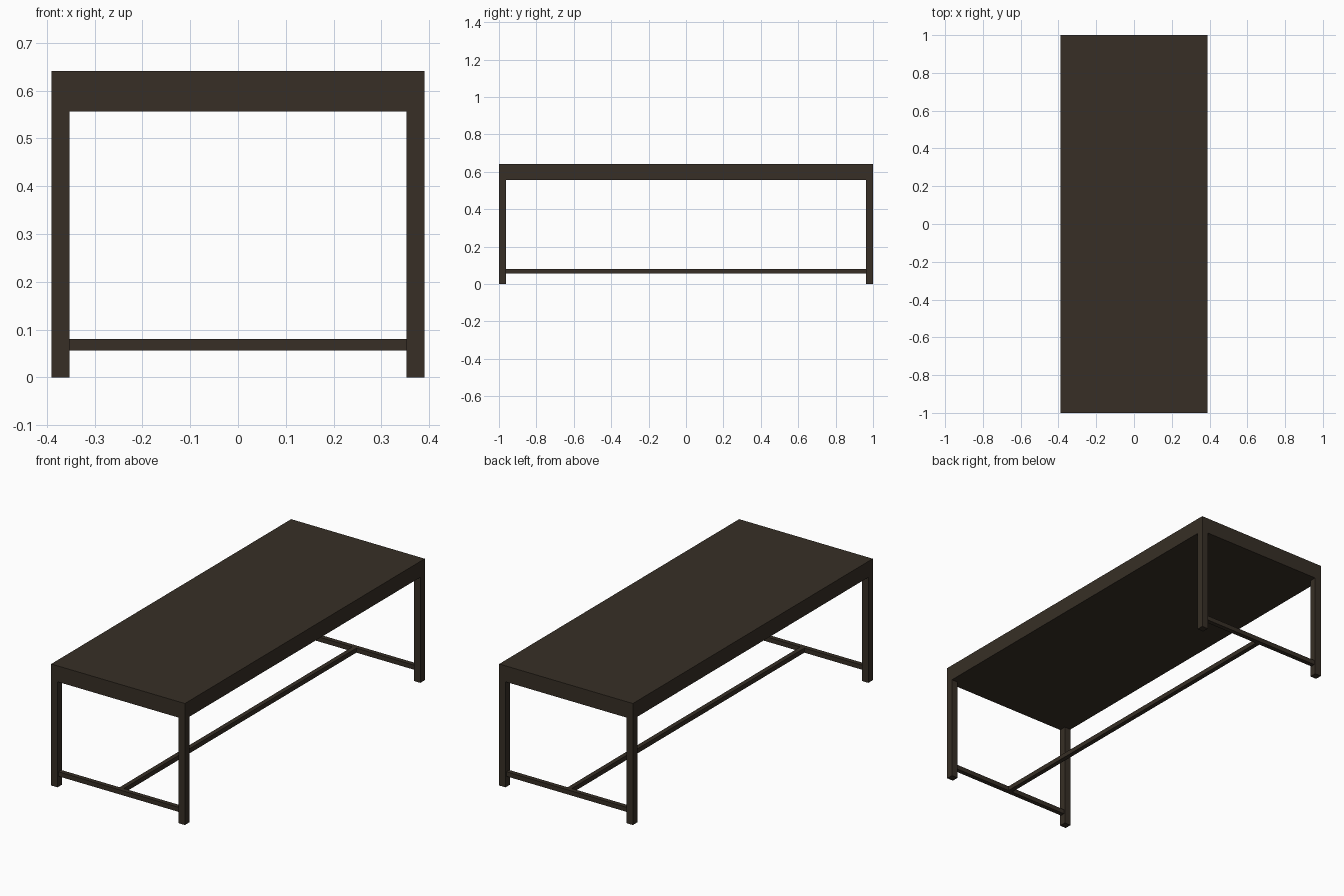
import bpy
import bmesh

if "Cube" in bpy.data.objects:
    bpy.data.objects.remove(bpy.data.objects["Cube"])

wood = bpy.data.materials.new("dark wood")
wood.diffuse_color = (0.038, 0.028, 0.019, 1.0)
wood.use_nodes = True
wood.node_tree.nodes["Principled BSDF"].inputs["Base Color"].default_value = wood.diffuse_color

HX, HY, TOP = 0.39, 1.0, 0.641   # half width, half length, height
UNDER = 0.557                    # underside of the table top
LEG, BAR = 0.037, 0.024          # square sections


def box(name, lo, hi):
    """Axis-aligned box between two corners."""
    bm = bmesh.new()
    bmesh.ops.create_cube(bm, size=1.0)
    for v in bm.verts:
        v.co = [lo[i] if v.co[i] < 0 else hi[i] for i in range(3)]
    mesh = bpy.data.meshes.new(name)
    bm.to_mesh(mesh)
    bm.free()
    mesh.materials.append(wood)
    ob = bpy.data.objects.new(name, mesh)
    bpy.context.collection.objects.link(ob)
    return ob


# Thick table top
box("table_top", (-HX, -HY, UNDER), (HX, HY, TOP))

# Four corner legs, flush with the top
for sy, end in ((-1, "front"), (1, "back")):
    for sx, side in ((-1, "left"), (1, "right")):
        xs = sorted((sx * HX, sx * (HX - LEG)))
        ys = sorted((sy * HY, sy * (HY - LEG)))
        box(f"{end}_{side}_leg", (xs[0], ys[0], 0), (xs[1], ys[1], UNDER))

# End stretchers, centred on the legs
Z0, Z1 = 0.056, 0.080
for sy, end in ((-1, "front"), (1, "back")):
    yc = sy * (HY - LEG / 2)
    box(f"{end}_stretcher", (-HX + LEG, yc - BAR / 2, Z0), (HX - LEG, yc + BAR / 2, Z1))

# Long centre stretcher joining the two ends
yl = HY - LEG / 2 - BAR / 2
box("centre_stretcher", (-BAR / 2, -yl, Z0), (BAR / 2, yl, Z1))
